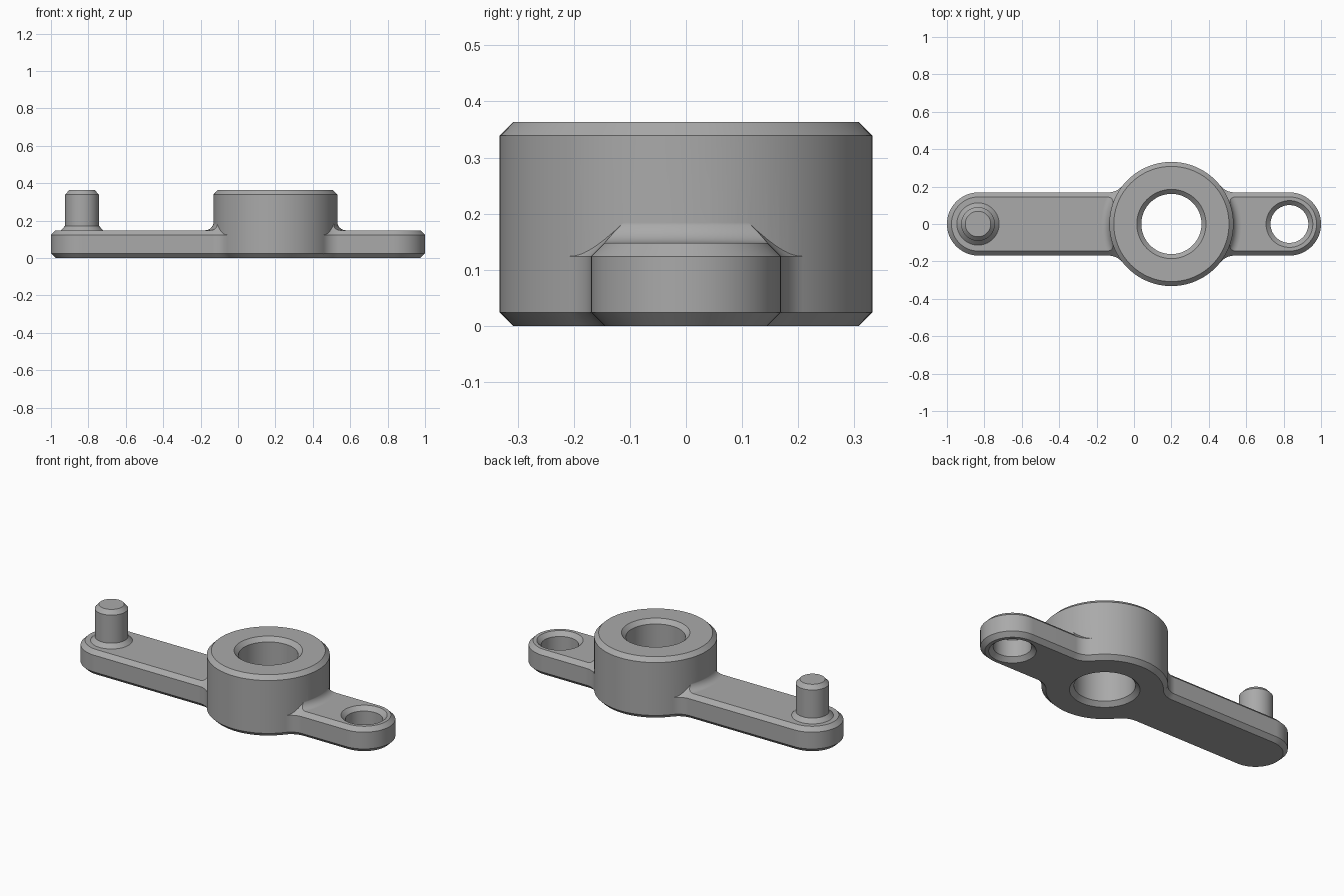
import bpy, bmesh, math

if "Cube" in bpy.data.objects:
    bpy.data.objects.remove(bpy.data.objects["Cube"])

HUB_X, HUB_R, HUB_H = 0.20, 0.332, 0.363   # hub centre, radius, height
ARM_W, END_X, ARM_H = 0.169, 0.831, 0.148  # arm half width, end centre, height
CH = 0.024                                 # chamfer size
F = 0.10                                   # side fillet between arm and hub
RF = 0.045                                 # fillet from arm top to hub wall

metal = bpy.data.materials.new("grey_metal")
metal.diffuse_color = (0.40, 0.40, 0.40, 1)
metal.use_nodes = True
metal.node_tree.nodes["Principled BSDF"].inputs["Base Color"].default_value = metal.diffuse_color


def make_object(name, bm):
    bmesh.ops.recalc_face_normals(bm, faces=bm.faces)
    mesh = bpy.data.meshes.new(name)
    bm.to_mesh(mesh)
    bm.free()
    mesh.materials.append(metal)
    ob = bpy.data.objects.new(name, mesh)
    bpy.context.collection.objects.link(ob)
    return ob


def loft(name, rings):
    """Closed solid through rings with equal point counts."""
    bm = bmesh.new()
    loops = [[bm.verts.new(p) for p in ring] for ring in rings]
    n = len(loops[0])
    for a, b in zip(loops, loops[1:]):
        for i in range(n):
            j = (i + 1) % n
            bm.faces.new((a[i], a[j], b[j], b[i]))
    bm.faces.new(loops[0][::-1])
    bm.faces.new(loops[-1])
    return make_object(name, bm)


def revolve(name, x, profile, n=96):
    """Solid of revolution about a vertical axis; profile is (radius, z)."""
    turns = [2 * math.pi * i / n for i in range(n)]
    return loft(name, [[(x + r * math.cos(t), r * math.sin(t), z) for t in turns]
                       for r, z in profile])


def boolean(ob, other, operation):
    mod = ob.modifiers.new(operation, 'BOOLEAN')
    mod.object, mod.operation, mod.solver = other, operation, 'EXACT'
    bpy.context.view_layer.objects.active = ob
    bpy.ops.object.modifier_apply(modifier=mod.name)
    bpy.data.objects.remove(other)


def arc(cx, cy, r, a0, a1, n):
    angles = [math.radians(a0 + (a1 - a0) * i / n) for i in range(n + 1)]
    return [(cx + r * math.cos(t), cy + r * math.sin(t)) for t in angles]


def outline(s, z):
    """Plan outline of arms and hub, moved inward by s."""
    dx = math.sqrt((HUB_R + F) ** 2 - (ARM_W + F) ** 2)
    fy = ARM_W + F
    a = math.degrees(math.atan2(fy, dx))
    hub = HUB_R - 0.002 - s
    xl, xr, rf, re = HUB_X - dx, HUB_X + dx, F + s, ARM_W - s
    pts = arc(END_X, 0, re, -90, 90, 32)
    pts += arc(xr, fy, rf, -90, a - 180, 12)
    pts += arc(HUB_X, 0, hub, a, 180 - a, 28)
    pts += arc(xl, fy, rf, -a, -90, 12)
    pts += arc(-END_X, 0, re, 90, 270, 32)
    pts += arc(xl, -fy, rf, 90, a, 12)
    pts += arc(HUB_X, 0, hub, 180 + a, 360 - a, 28)
    pts += arc(xr, -fy, rf, 180 - a, 90, 12)
    return [(x, y, z) for x, y in pts]


# Arms: chamfered prism whose sloped rim runs up towards the hub
lever = loft("lever_body", [outline(CH, 0), outline(0, CH),
                            outline(0, ARM_H - CH), outline(0.1, ARM_H - CH + 0.1)])

# Trim the arms to a flat top that curves up into the hub wall
curve = [(x, z) for x, z in arc(HUB_R - 0.001 + RF, ARM_H + RF, RF, 270, 180, 10)]
trim = revolve("arm_trim", HUB_X,
               [(0.02, -0.1), (1.5, -0.1), (1.5, ARM_H)] + curve + [(0.02, ARM_H + RF)])
boolean(lever, trim, 'INTERSECT')

# Hub
hub = revolve("hub", HUB_X, [(HUB_R - CH, 0), (HUB_R, CH),
                             (HUB_R, HUB_H - CH), (HUB_R - CH, HUB_H)])
boolean(lever, hub, 'UNION')

# Chamfered through holes in the hub and the short arm
for x, r, top in ((HUB_X, 0.161, HUB_H), (END_X, 0.101, ARM_H)):
    e = 0.01
    cutter = revolve("hole_cutter", x, [(r + CH + e, -e), (r, CH),
                                        (r, top - CH), (r + CH + e, top + e)])
    boolean(lever, cutter, 'DIFFERENCE')

# Pin with a flared foot on the long arm
pin = revolve("pin", -END_X - 0.003, [(0.09, ARM_H - 0.02), (0.114, ARM_H - 0.001),
                                      (0.09, ARM_H + CH), (0.09, HUB_H - CH),
                                      (0.068, HUB_H)], 64)

# Smooth round walls, keep chamfer edges sharp
for ob in (lever, pin):
    bpy.ops.object.select_all(action='DESELECT')
    ob.select_set(True)
    bpy.context.view_layer.objects.active = ob
    bpy.ops.object.shade_smooth_by_angle(angle=math.radians(25))
    ob.modifiers.new("even_shading", 'WEIGHTED_NORMAL').keep_sharp = True
